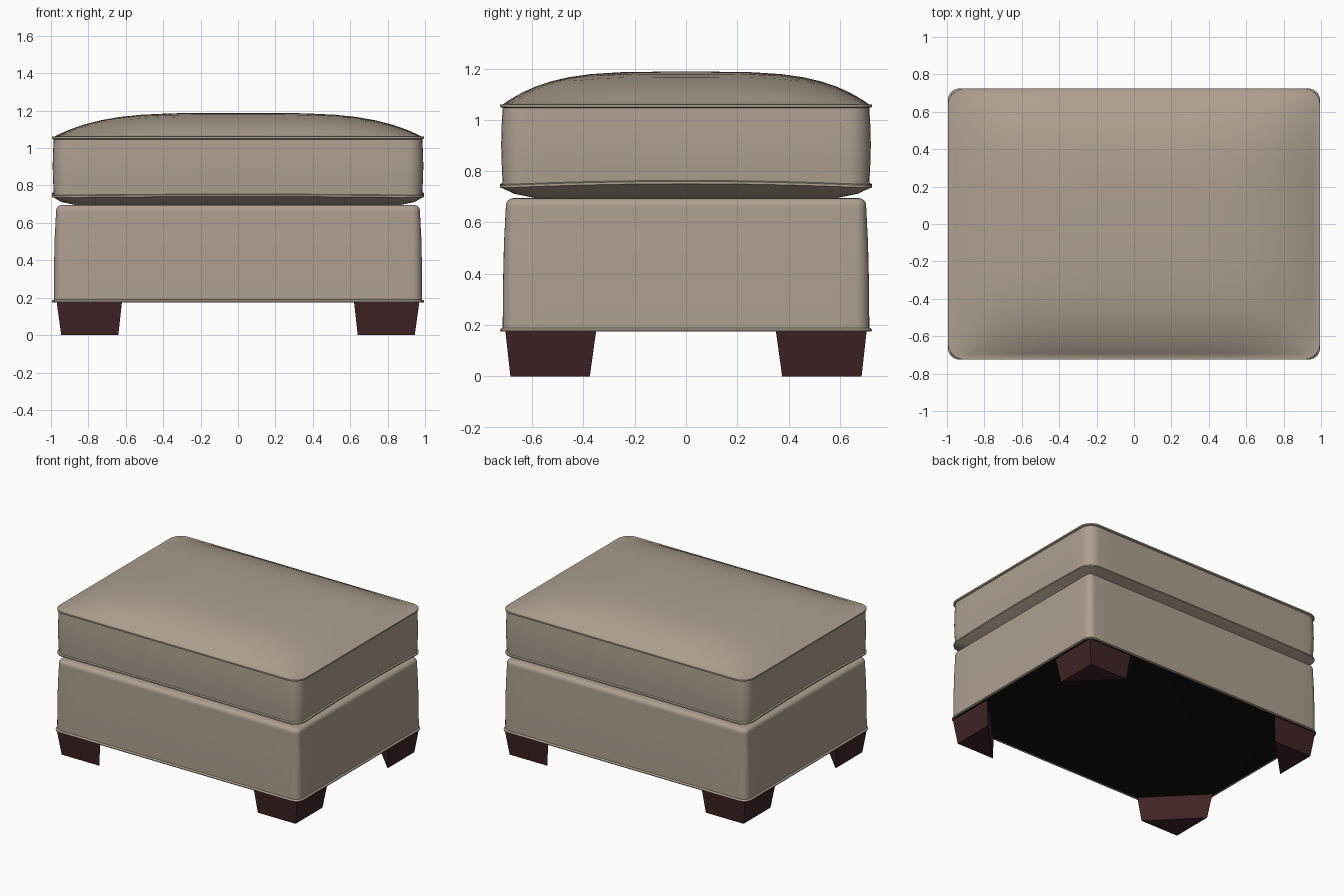
import bpy, bmesh, math

cube = bpy.data.objects.get("Cube")
if cube:
    bpy.data.objects.remove(cube, do_unlink=True)


def material(name, color):
    m = bpy.data.materials.new(name)
    m.use_nodes = True
    m.diffuse_color = (*color, 1)
    bsdf = m.node_tree.nodes["Principled BSDF"]
    bsdf.inputs["Base Color"].default_value = (*color, 1)
    bsdf.inputs["Roughness"].default_value = 0.8
    return m


FABRIC = material("taupe_fabric", (0.42, 0.35, 0.28))
WOOD = material("dark_red_wood", (0.05, 0.017, 0.018))
LINING = material("black_lining", (0.006, 0.006, 0.006))


def outline(hx, hy, r, arc=6, straight=14):
    """Rounded rectangle, anticlockwise, with extra points on straight sides."""
    corners = []
    for k, (sx, sy) in enumerate([(1, 1), (-1, 1), (-1, -1), (1, -1)]):
        corners.append([(sx * (hx - r) + r * math.cos((k + i / arc) * math.pi / 2),
                         sy * (hy - r) + r * math.sin((k + i / arc) * math.pi / 2))
                        for i in range(arc + 1)])
    pts = []
    for k in range(4):
        pts += corners[k]
        a, b = corners[k][-1], corners[(k + 1) % 4][0]
        pts += [(a[0] + (b[0] - a[0]) * i / straight, a[1] + (b[1] - a[1]) * i / straight)
                for i in range(1, straight)]
    return pts


def finish(bm, name, mats, angle=None):
    bmesh.ops.recalc_face_normals(bm, faces=bm.faces[:])
    me = bpy.data.meshes.new(name)
    bm.to_mesh(me)
    bm.free()
    for m in mats:
        me.materials.append(m)
    ob = bpy.data.objects.new(name, me)
    bpy.context.collection.objects.link(ob)
    if angle:
        bpy.ops.object.select_all(action='DESELECT')
        ob.select_set(True)
        bpy.context.view_layer.objects.active = ob
        bpy.ops.object.shade_smooth_by_angle(angle=math.radians(angle))
    return ob


def loft(rings):
    """Bridge closed rings of points and cap both ends."""
    bm = bmesh.new()
    loops = [[bm.verts.new(p) for p in ring] for ring in rings]
    n = len(loops[0])
    for a, b in zip(loops, loops[1:]):
        for i in range(n):
            j = (i + 1) % n
            bm.faces.new((a[i], a[j], b[j], b[i]))
    bm.faces.new(loops[0])
    bm.faces.new(loops[-1])
    return bm


# Seat cushion: crowned top, piped seams, softly tucked underside
HX, HY = 0.985, 0.715


def crown(x, y):
    u, v = min(abs(x) / HX, 1), min(abs(y) / HY, 1)
    return 1.06 + 0.128 * (1 - u ** 4) * (1 - v ** 4)


def droop(x, y):
    return 0.016 * (1 - min(abs(y) / HY, 1) ** 2) + 0.006 * (1 - (x / HX) ** 2)


def side_ring(grow, z, sag=1):
    return [(x, y, z + sag * droop(x, y)) for x, y in outline(HX + grow, HY + grow, 0.08 + grow)]


rings = [[(x, y, 0.69) for x, y in outline(0.84, 0.56, 0.06)],
         [(x, y, 0.70) for x, y in outline(0.89, 0.61, 0.07)],
         [(x, y, 0.712) for x, y in outline(0.945, 0.67, 0.08)]]
rings += [side_ring(g, z, s) for g, z, s in [
    (0.0, 0.732, 1), (0.010, 0.735, 1), (0.010, 0.744, 1), (0.0, 0.748, 1),
    (0.004, 0.83, .6), (0.006, 0.9, .3), (0.004, 0.98, 0),
    (0.0, 1.047, 0), (0.010, 1.051, 0), (0.010, 1.061, 0)]]
for s in (1, 0.97, 0.93, 0.88, 0.82, 0.74, 0.64, 0.52, 0.36, 0.18, 0.04):
    rings.append([(x * s, y * s, crown(x * s, y * s)) for x, y in outline(HX, HY, 0.08)])
finish(loft(rings), "seat_cushion", [FABRIC], 50)

# Upholstered base with rounded top edge and piping at the hem
profile = [(0.0, 0.178), (0.010, 0.175), (0.012, 0.181), (0.008, 0.187), (0.002, 0.189),
           (0.001, 0.35), (-0.003, 0.52), (-0.010, 0.655)]
profile += [(-0.040 + 0.03 * math.cos(t * math.pi / 8), 0.665 + 0.03 * math.sin(t * math.pi / 8))
            for t in range(5)]
rings = [[(x, y, z) for x, y in outline(0.983 + g, 0.713 + g, 0.05 + g)] for g, z in profile]
bm = loft(rings)
bm.normal_update()
for f in bm.faces:
    if len(f.verts) > 4 and f.calc_center_median().z < 0.3:
        f.material_index = 1
finish(bm, "upholstered_base", [FABRIC, LINING], 50)

# Four tapered triangular corner legs
for side, sx in (("left", 1), ("right", -1)):
    for end, sy in (("front", -1), ("back", 1)):
        top = [(0.97, 0.705), (0.62, 0.705), (0.97, 0.35)]
        foot = [(0.945, 0.685), (0.64, 0.685), (0.945, 0.375)]
        rings = [[(sx * x, sy * y, z) for x, y in tri] for tri, z in ((foot, 0), (top, 0.18))]
        finish(loft(rings), f"{end}_{side}_leg", [WOOD])
